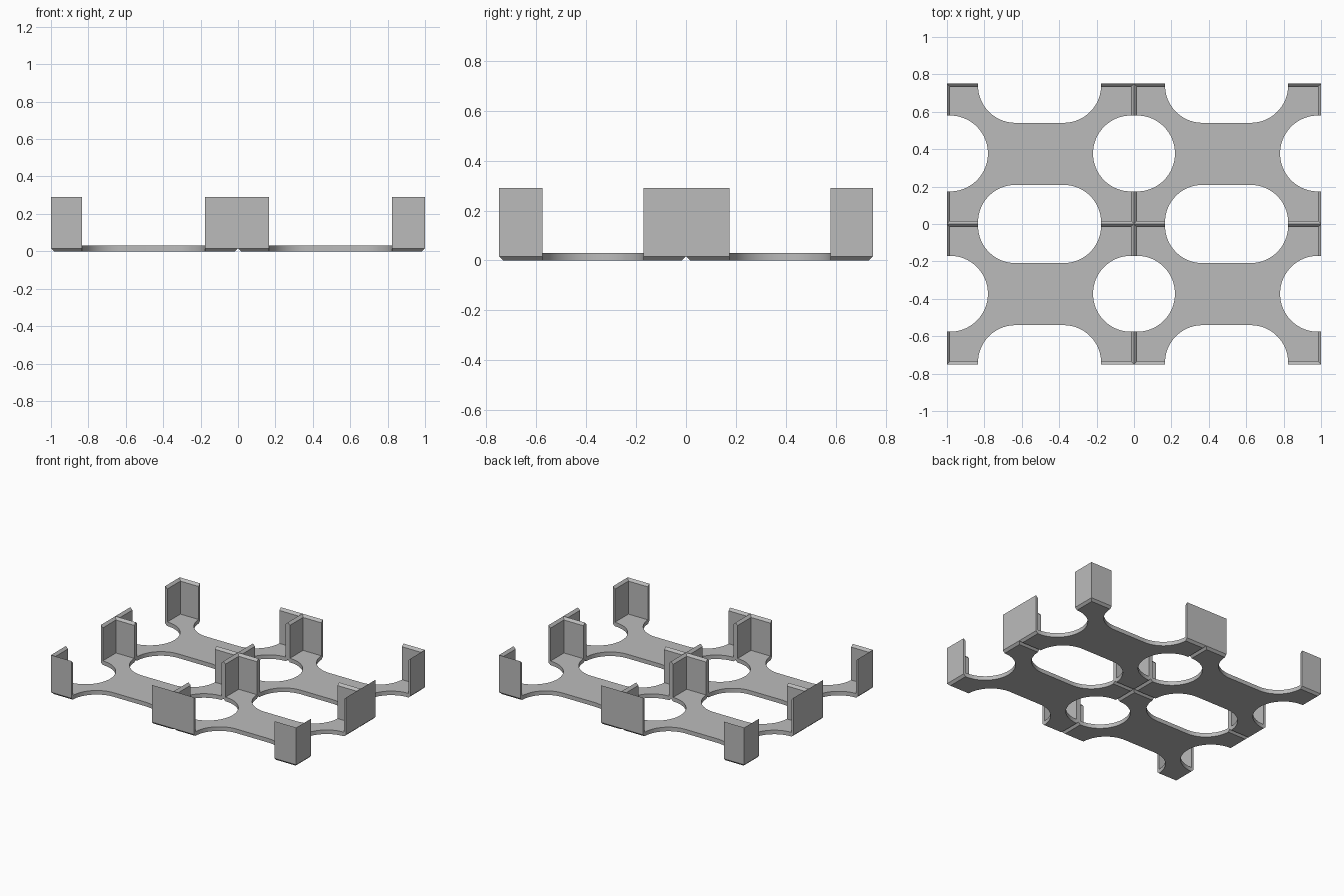
import bpy, bmesh, math
from mathutils import Matrix

old = bpy.data.objects.get("Cube")
if old:
    bpy.data.objects.remove(old, do_unlink=True)

CELL_X, CELL_Y = 1.0, 0.75      # one tray cell
HEIGHT, FLOOR = 0.29, 0.03      # rim height, floor thickness
BEVEL, WALL = 0.016, 0.017      # bottom chamfer, wall thickness

grey = bpy.data.materials.new("plain grey")
grey.use_nodes = True
colour = (0.5, 0.5, 0.5, 1)
grey.diffuse_color = colour
grey.node_tree.nodes["Principled BSDF"].inputs["Base Color"].default_value = colour


def make_object(name, bm):
    bmesh.ops.recalc_face_normals(bm, faces=bm.faces)
    mesh = bpy.data.meshes.new(name)
    bm.to_mesh(mesh)
    bm.free()
    obj = bpy.data.objects.new(name, mesh)
    bpy.context.collection.objects.link(obj)
    return obj


def bridge(bm, a, b):
    n = len(a)
    for i in range(n):
        bm.faces.new((a[i], a[(i + 1) % n], b[(i + 1) % n], b[i]))


def add_notch(bm, half_width, depth, radius, matrix):
    """Round-cornered prism that bites into one side of the cell."""
    pts = [(-half_width, -0.1), (half_width, -0.1)]
    for side, start in ((1, 0), (-1, 90)):
        for k in range(25):
            t = math.radians(start + 90 * k / 24)
            p = (side * (half_width - radius) + radius * math.cos(t),
                 depth - radius + radius * math.sin(t))
            if math.dist(p, pts[-1]) > 1e-5:
                pts.append(p)
    low, high = ([bm.verts.new(matrix @ Matrix.Translation((x, y, z)).translation)
                  for x, y in pts] for z in (-0.1, 0.5))
    bridge(bm, low, high)
    bm.faces.new(low)
    bm.faces.new(high)


# Tray cell: chamfered foot, thin walls with a sloping rim, flat floor
bm = bmesh.new()
rings = []
for inset, z in ((BEVEL, 0), (0, BEVEL), (0, HEIGHT),
                 (WALL, HEIGHT - WALL), (WALL, FLOOR)):
    hx, hy = CELL_X / 2 - inset, CELL_Y / 2 - inset
    rings.append([bm.verts.new((sx * hx, sy * hy, z))
                  for sx, sy in ((-1, -1), (1, -1), (1, 1), (-1, 1))])
for a, b in zip(rings, rings[1:]):
    bridge(bm, a, b)
bm.faces.new(rings[0])
bm.faces.new(rings[-1])
tray = make_object("tray_back_left", bm)
tray.data.materials.append(grey)

# Notches: wide slots front and back, round ones left and right
bm = bmesh.new()
for s in (-1, 1):
    slot = (Matrix.Translation((-0.005, s * CELL_Y / 2, 0))
            @ Matrix.Diagonal((1, -s, 1, 1)))
    add_notch(bm, 0.329, 0.209, 0.2, slot)
    side = (Matrix.Translation((s * CELL_X / 2, 0.002, 0))
            @ Matrix.Rotation(s * math.pi / 2, 4, 'Z'))
    add_notch(bm, 0.203, 0.219, 0.203, side)
cutter = make_object("notch_cutter", bm)
cutter.data.materials.append(grey)
cutter.hide_render = True

# Cut the notches and keep the result
cut = tray.modifiers.new("notches", 'BOOLEAN')
cut.operation = 'DIFFERENCE'
cut.solver = 'EXACT'
cut.object = cutter
bpy.context.view_layer.update()
result = bpy.data.meshes.new_from_object(
    tray.evaluated_get(bpy.context.evaluated_depsgraph_get()))
tray.modifiers.clear()
tray.data = result
bpy.data.objects.remove(cutter, do_unlink=True)

bpy.ops.object.select_all(action='DESELECT')
tray.select_set(True)
bpy.context.view_layer.objects.active = tray
bpy.ops.object.shade_smooth_by_angle(angle=math.radians(30))

# Two by two grid of cells
tray.location = (CELL_X / 2, CELL_Y / 2, 0)
for name, sx, sy in (("tray_back_right", -1, 1), ("tray_front_left", 1, -1),
                     ("tray_front_right", -1, -1)):
    copy = tray.copy()
    copy.name = name
    copy.location = (sx * CELL_X / 2, sy * CELL_Y / 2, 0)
    bpy.context.collection.objects.link(copy)
